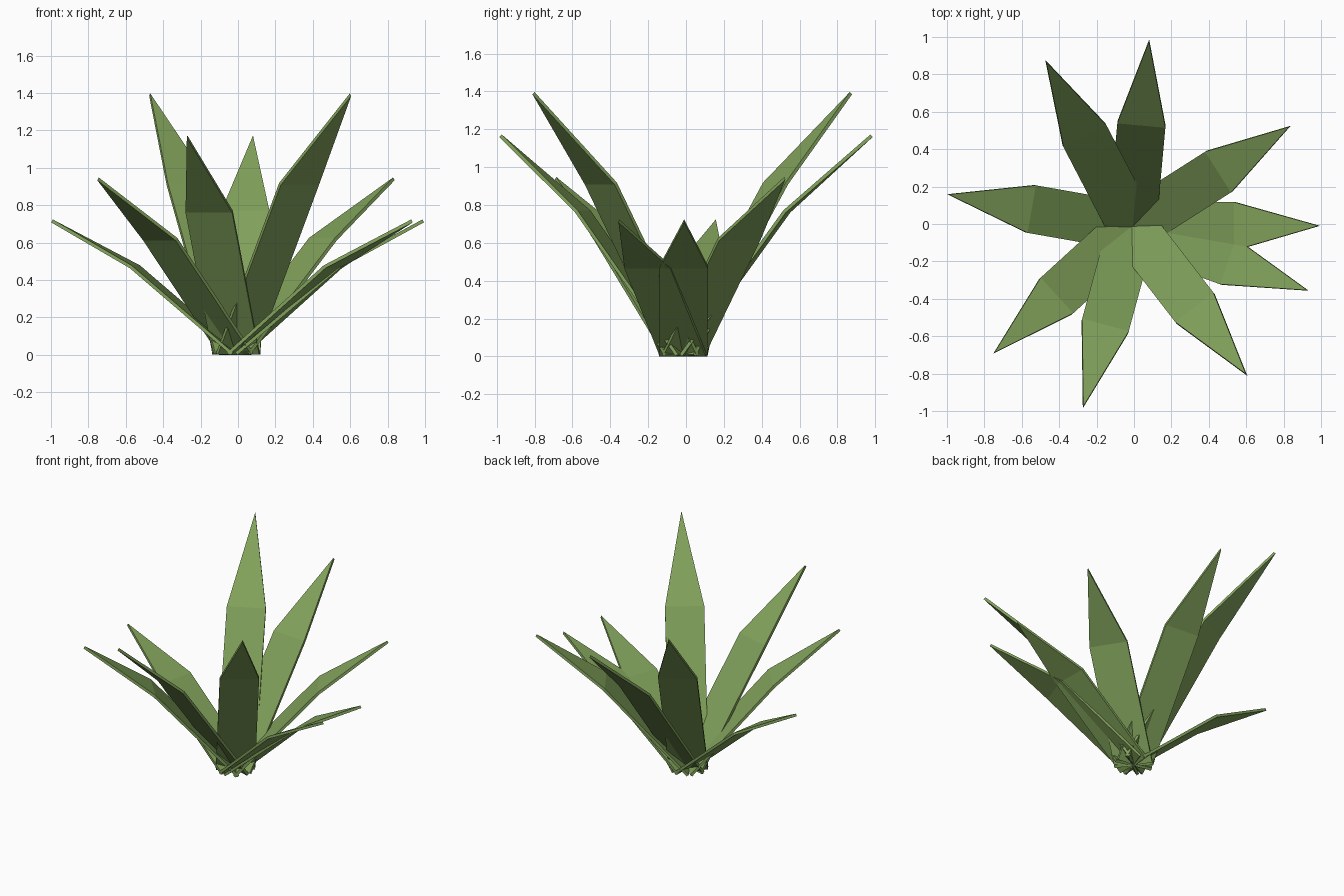
import bpy
import bmesh
from math import radians

cube = bpy.data.objects.get("Cube")
if cube:
    bpy.data.objects.remove(cube, do_unlink=True)

# One leaf green for the whole plant
green = bpy.data.materials.new("leaf_green")
colour = (0.22, 0.36, 0.105, 1)
green.diffuse_color = colour
green.use_nodes = True
green.node_tree.nodes["Principled BSDF"].inputs["Base Color"].default_value = colour

CENTRE = (-0.01, -0.015, 0.006)
REACH = 1.0          # plan distance to the leaf tip
SHOULDER = 0.55      # plan distance to the bend
HALF_WIDTH = 0.129
BEND_RATIO = 0.655   # height of the bend relative to the tip
THICKNESS = 0.018


def make_leaf(name, angle, height):
    """Straight strap from the root to the bend, then a flatter pointed tip."""
    bm = bmesh.new()
    bend = height * BEND_RATIO
    root_r, root_l, bend_r, bend_l, tip = [bm.verts.new(co) for co in (
        (0, -HALF_WIDTH, 0), (0, HALF_WIDTH, 0),
        (SHOULDER, -HALF_WIDTH, bend), (SHOULDER, HALF_WIDTH, bend),
        (REACH, 0, height))]
    bm.faces.new((root_r, bend_r, bend_l, root_l))
    bm.faces.new((bend_r, tip, bend_l))
    mesh = bpy.data.meshes.new(name)
    bm.to_mesh(mesh)
    bm.free()
    mesh.materials.append(green)

    leaf = bpy.data.objects.new(name, mesh)
    bpy.context.collection.objects.link(leaf)
    leaf.location = CENTRE
    leaf.rotation_euler.z = radians(angle)
    slab = leaf.modifiers.new("thickness", 'SOLIDIFY')
    slab.thickness = THICKNESS
    slab.offset = 0
    return leaf


# Leaves by height tier: tip height and the directions they lean
tiers = {
    "tall_leaf": (1.385, (117.5, -52.3)),
    "upper_leaf": (1.16, (84.8, -105.2)),
    "middle_leaf": (0.935, (32.5, -137.6)),
    "low_leaf": (0.71, (0.3, -19.9, 170)),
}
for tier, (height, angles) in tiers.items():
    for i, angle in enumerate(angles, 1):
        make_leaf(f"{tier}_{i}", angle, height)
